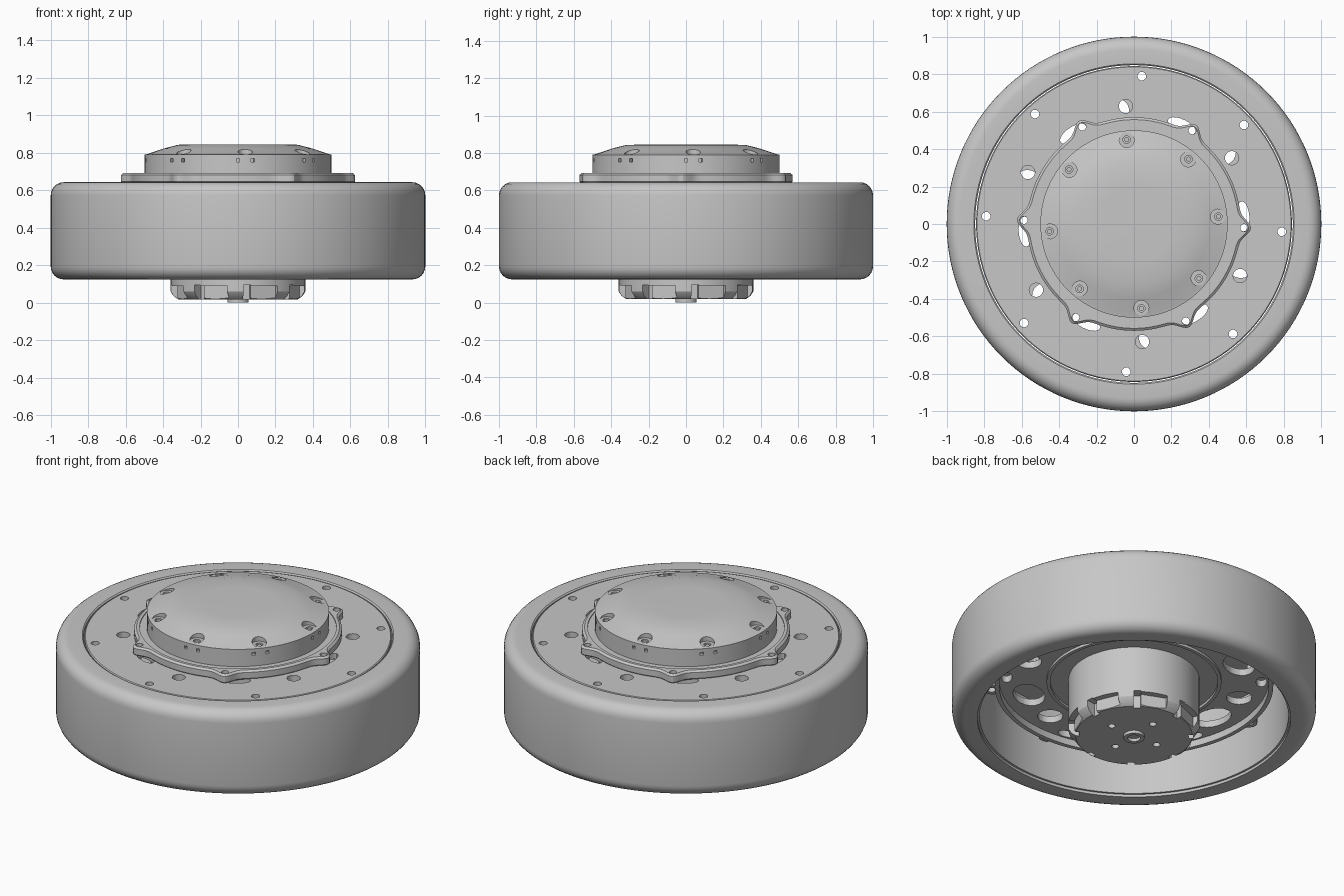
import bpy, bmesh
from math import radians, cos, sin, atan2, degrees, exp
from mathutils import Matrix

if "Cube" in bpy.data.objects:
    bpy.data.objects.remove(bpy.data.objects["Cube"])

grey = bpy.data.materials.new("satin grey")
grey.use_nodes = True
grey.diffuse_color = (0.57, 0.57, 0.57, 1)
grey.node_tree.nodes["Principled BSDF"].inputs["Base Color"].default_value = (0.57, 0.57, 0.57, 1)


def finish(name, bm):
    bmesh.ops.remove_doubles(bm, verts=bm.verts[:], dist=0.0001)
    bmesh.ops.recalc_face_normals(bm, faces=bm.faces[:])
    mesh = bpy.data.meshes.new(name)
    bm.to_mesh(mesh)
    bm.free()
    mesh.materials.append(grey)
    ob = bpy.data.objects.new(name, mesh)
    bpy.context.collection.objects.link(ob)
    return ob


def lathe(name, profile, steps=96, closed=True):
    """Spin an (r, z) profile about the vertical axis."""
    bm = bmesh.new()
    vs = [bm.verts.new((r, 0, z)) for r, z in profile]
    es = [bm.edges.new(p) for p in zip(vs, vs[1:])]
    if closed:
        es.append(bm.edges.new((vs[-1], vs[0])))
    bmesh.ops.spin(bm, geom=vs + es, cent=(0, 0, 0), axis=(0, 0, 1),
                   angle=radians(360), steps=steps)
    return finish(name, bm)


def tube(name, r0, r1, z0, z1, steps=96):
    return lathe(name, [(r0, z0), (r1, z0), (r1, z1), (r0, z1)], steps)


def pegs(name, count, start, ring, radius, z0, z1, stretch=1):
    """Ring of upright cylinders, optionally stretched along the ring."""
    bm = bmesh.new()
    for i in range(count):
        m = (Matrix.Rotation(radians(start + i * 360 / count), 4, 'Z')
             @ Matrix.Translation((ring, 0, (z0 + z1) / 2))
             @ Matrix.Diagonal((1, stretch, 1, 1)))
        bmesh.ops.create_cone(bm, cap_ends=True, segments=20, radius1=radius,
                              radius2=radius, depth=z1 - z0, matrix=m)
    return finish(name, bm)


def blocks(name, count, start, ring, size, z):
    """Ring of boxes facing outward."""
    bm = bmesh.new()
    for i in range(count):
        m = (Matrix.Rotation(radians(start + i * 360 / count), 4, 'Z')
             @ Matrix.Translation((ring, 0, z)) @ Matrix.Diagonal((*size, 1)))
        bmesh.ops.create_cube(bm, size=1, matrix=m)
    return finish(name, bm)


def cut(ob, *cutters):
    for c in cutters:
        mod = ob.modifiers.new("cut", 'BOOLEAN')
        mod.operation, mod.solver, mod.object = 'DIFFERENCE', 'EXACT', c
        bpy.context.view_layer.objects.active = ob
        bpy.ops.object.modifier_apply(modifier=mod.name)
        bpy.data.objects.remove(c)


def arc(cx, cz, r, a0, a1, n=6):
    return [(cx + r * cos(radians(a0 + (a1 - a0) * i / n)),
             cz + r * sin(radians(a0 + (a1 - a0) * i / n))) for i in range(n + 1)]


# Tyre with rounded shoulders and a small inner step at the lower lip
lathe("tyre", [(0.848, 0.14), (0.86, 0.14), (0.86, 0.124)] + arc(0.93, 0.194, 0.07, -90, 0)
      + arc(0.93, 0.573, 0.07, 0, 90) + [(0.855, 0.643), (0.848, 0.636)], 128)

# Cover disc with bolt holes, vent holes and slots beside the flange lobes
disc = lathe("cover_disc", [(0, 0.605), (0.843, 0.605), (0.843, 0.635), (0.838, 0.64),
                            (0, 0.64)], 128, False)
cut(disc,
    pegs("bolt_cut", 8, -3, 0.79, 0.023, 0.5, 0.8),
    pegs("vent_cut", 6, 34, 0.63, 0.037, 0.5, 0.8),
    pegs("slot_cut", 6, 4, 0.582, 0.035, 0.5, 0.8, 2.3))

# Six-lobed flange whose bevelled outline swells smoothly around each bolt
flange = lathe("flange", [(0.54, 0.638), (0.562, 0.638), (0.57, 0.646), (0.57, 0.682),
                          (0.557, 0.692), (0.54, 0.692)], 240)
for v in flange.data.vertices:
    r = v.co.xy.length
    if r > 0.55:
        a = degrees(atan2(v.co.y, v.co.x))
        d = (a + 2 + 30) % 60 - 30
        v.co.xy *= (r + 0.055 * exp(-(d / 5) ** 2)) / r
cut(flange, pegs("lobe_cut", 6, -2, 0.588, 0.02, 0.6, 0.75))
lathe("flange_floor", [(0, 0.625), (0.545, 0.625), (0.545, 0.686), (0, 0.686)], 96, False)

# Domed cap with sunk screws and small side holes
cap = lathe("domed_cap", [(0, 0.66), (0.5, 0.66), (0.5, 0.79), (0.485, 0.793), (0.4, 0.822),
                          (0.32, 0.843), (0.2, 0.845), (0, 0.845)], 96, False)
cut(cap, pegs("counterbore", 8, 5, 0.45, 0.04, 0.791, 0.9),
    pegs("screw_bore", 8, 5, 0.452, 0.02, 0.75, 0.9),
    blocks("side_cut_a", 8, 0, 0.5, (0.05, 0.018, 0.018), 0.76),
    blocks("side_cut_b", 8, 9, 0.5, (0.05, 0.018, 0.018), 0.76))
pegs("cap_screws", 8, 5, 0.452, 0.013, 0.74, 0.785)

# Inner web: open spoked plate with rims, bolt tabs and standoffs
web = tube("inner_web", 0.35, 0.76, 0.37, 0.41)
cut(web, pegs("slot_opening", 6, 4, 0.6, 0.085, 0.3, 0.5, 1.4),
    pegs("vent_opening", 6, 39, 0.61, 0.07, 0.3, 0.5),
    pegs("outer_opening", 6, 22, 0.7, 0.03, 0.3, 0.5, 1.7))
tube("web_outer_rim", 0.74, 0.765, 0.33, 0.41)
tube("web_inner_rim", 0.46, 0.48, 0.355, 0.61)
tabs = pegs("bolt_tabs", 8, -3, 0.785, 0.05, 0.37, 0.41)
cut(tabs, pegs("tab_cut", 8, -3, 0.79, 0.023, 0.3, 0.5))
pegs("web_standoffs", 6, 22, 0.64, 0.02, 0.4, 0.61)

# Motor can and lower bell with slots and stepped recesses beside them
lathe("motor_can", [(0, 0.12), (0.36, 0.12), (0.36, 0.56), (0.35, 0.57), (0.35, 0.61), (0, 0.61)],
      96, False)
bell = lathe("lower_bell", [(0, 0.018), (0.32, 0.018), (0.345, 0.036), (0.36, 0.06),
                            (0.36, 0.125), (0, 0.125)], 96, False)
cut(bell, blocks("bell_recesses", 8, 23, 0.363, (0.08, 0.16, 0.09), 0.045),
    blocks("bell_slots", 8, 8, 0.36, (0.12, 0.04, 0.11), 0.04),
    pegs("mount_cut", 4, 0, 0.16, 0.02, 0, 0.07))

# Shaft end
tube("shaft_end", 0.035, 0.057, 0, 0.04, 32)

# Smooth curved walls while keeping hard edges
for ob in bpy.context.collection.objects:
    if ob.type == 'MESH' and grey.name in ob.data.materials:
        bpy.ops.object.select_all(action='DESELECT')
        ob.select_set(True)
        bpy.context.view_layer.objects.active = ob
        bpy.ops.object.shade_smooth_by_angle(angle=radians(28))
